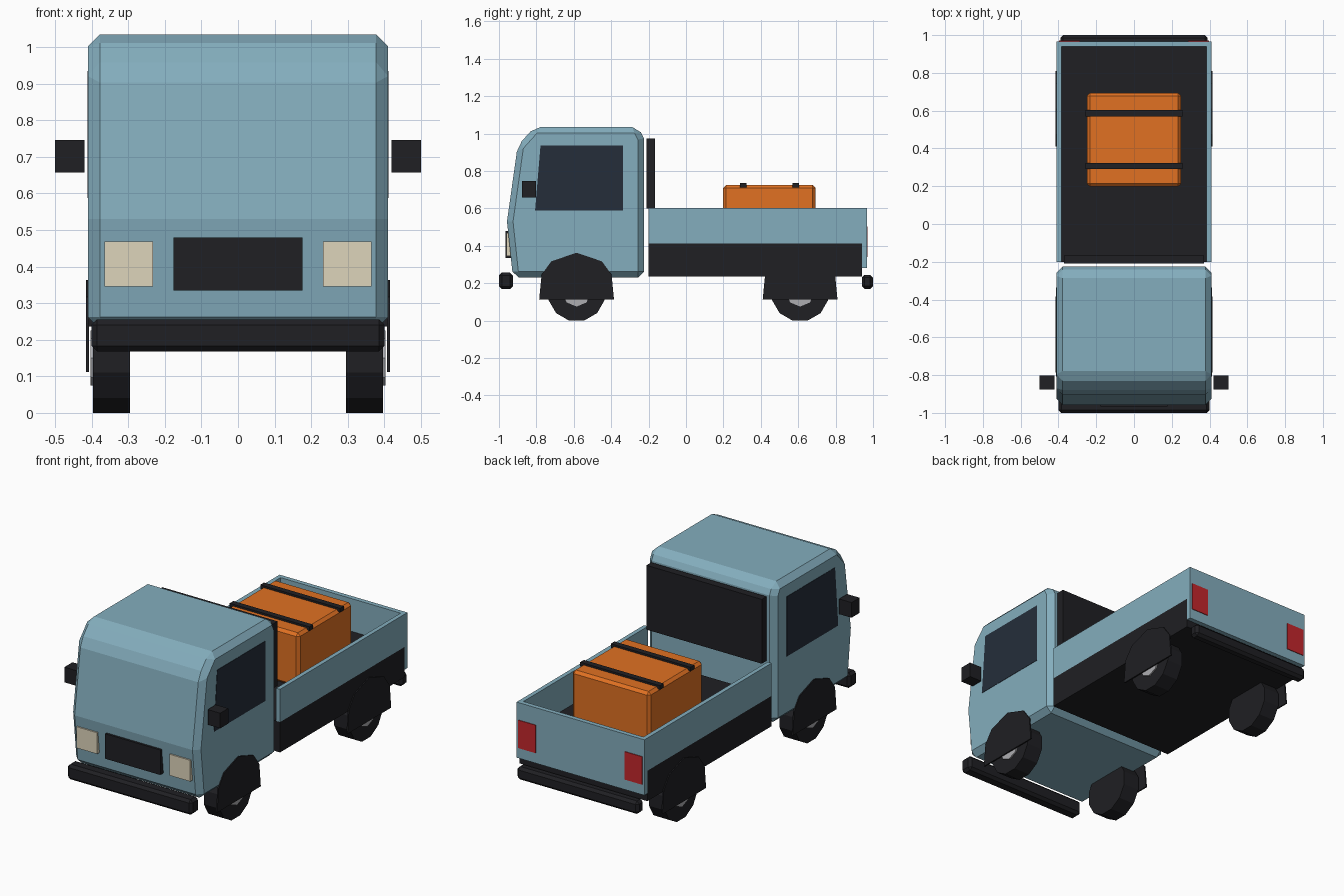
import bpy, bmesh, math

if "Cube" in bpy.data.objects:
    bpy.data.objects.remove(bpy.data.objects["Cube"])


def material(name, rgb):
    m = bpy.data.materials.new(name)
    m.diffuse_color = (*rgb, 1)
    m.use_nodes = True
    m.node_tree.nodes["Principled BSDF"].inputs["Base Color"].default_value = m.diffuse_color
    return m


BLUE = material("blue_paint", (0.23, 0.42, 0.51))
BLACK = material("black_trim", (0.014, 0.014, 0.017))
GLASS = material("dark_glass", (0.018, 0.027, 0.042))
CREAM = material("cream_lamp", (0.73, 0.66, 0.50))
RED = material("red_lamp", (0.55, 0.02, 0.025))
ORANGE = material("orange_crate", (0.75, 0.165, 0.016))
GREY = material("grey_hub", (0.42, 0.42, 0.44))


def prism(name, profile, x0, x1, mat, bevel=0):
    """Extrude a (y, z) profile from x0 to x1, with an optional chamfer."""
    bm = bmesh.new()
    a = [bm.verts.new((x0, y, z)) for y, z in profile]
    b = [bm.verts.new((x1, y, z)) for y, z in profile]
    bm.faces.new(a)
    bm.faces.new(b[::-1])
    n = len(profile)
    for i in range(n):
        j = (i + 1) % n
        bm.faces.new((a[i], b[i], b[j], a[j]))
    bmesh.ops.recalc_face_normals(bm, faces=bm.faces)
    if bevel:
        edges = [e for e in bm.edges if e.calc_face_angle(0) > 0.5]
        bmesh.ops.bevel(bm, geom=edges, offset=bevel, segments=1,
                        profile=0.5, affect='EDGES', clamp_overlap=True)
    me = bpy.data.meshes.new(name)
    bm.to_mesh(me)
    bm.free()
    me.materials.append(mat)
    ob = bpy.data.objects.new(name, me)
    bpy.context.collection.objects.link(ob)
    return ob


def box(name, x, y, z, mat, bevel=0):
    rect = [(y[0], z[0]), (y[1], z[0]), (y[1], z[1]), (y[0], z[1])]
    return prism(name, rect, x[0], x[1], mat, bevel)


def circle(cy, cz, r, n, start=0.0):
    return [(cy + r * math.sin(start + 2 * math.pi * i / n),
             cz - r * math.cos(start + 2 * math.pi * i / n)) for i in range(n)]


# Cab, grille and bumpers
prism("cab", [(-0.925, 0.23), (-0.957, 0.53), (-0.90, 0.935), (-0.81, 1.035),
              (-0.255, 1.035), (-0.225, 0.975), (-0.225, 0.23)],
      -0.41, 0.41, BLUE, 0.032)
box("grille", (-0.177, 0.177), (-0.965, -0.92), (0.335, 0.48), BLACK)
box("front_bumper", (-0.40, 0.40), (-1.0, -0.925), (0.168, 0.256), BLACK, 0.015)
box("rear_bumper", (-0.39, 0.39), (0.94, 1.0), (0.17, 0.245), BLACK, 0.015)

# Cargo bed
box("bed_base", (-0.41, 0.41), (-0.2, 0.94), (0.236, 0.412), BLACK)
box("tailgate", (-0.41, 0.41), (0.94, 0.967), (0.28, 0.602), BLUE)
box("headboard", (-0.37, 0.37), (-0.21, -0.166), (0.6, 0.973), BLACK)

# Crate with straps
box("crate", (-0.25, 0.25), (0.198, 0.693), (0.412, 0.725), ORANGE, 0.016)
for y in (0.307, 0.587):
    box("crate_strap", (-0.256, 0.256), (y - 0.017, y + 0.017), (0.712, 0.736), BLACK)

# Parts repeated on each side
half_arch = [(0.2, 0.112), (0.187, 0.246), (0.135, 0.317)]
for s, side in ((-1, "left"), (1, "right")):
    def sx(a, b):
        return sorted((s * a, s * b))

    box("bed_wall_" + side, sx(0.385, 0.41), (-0.2, 0.94), (0.412, 0.602), BLUE)
    x = sx(0.40, 0.412)
    prism("side_window_" + side, [(-0.807, 0.588), (-0.337, 0.588),
                                  (-0.337, 0.935), (-0.778, 0.935)], *x, GLASS)
    box("mirror_" + side, sx(0.42, 0.50), (-0.877, -0.803), (0.658, 0.746), BLACK)
    box("headlight_" + side, sx(0.233, 0.365), (-0.959, -0.92), (0.345, 0.468), CREAM)
    box("tail_light_" + side, sx(0.285, 0.397), (0.955, 0.971), (0.34, 0.502), RED)

    # Wheels, hubs and fender plates
    for y, end in ((-0.585, "front"), (0.61, "rear")):
        tag = end + "_" + side
        prism("wheel_" + tag, circle(y, 0.15, 0.1553, 12, math.pi / 12),
              *sx(0.295, 0.396), BLACK)
        prism("hub_" + tag, circle(y, 0.15, 0.075, 8), *sx(0.38, 0.404), GREY)
        arch = ([(y + a, z) for a, z in half_arch] + [(y, 0.363)]
                + [(y - a, z) for a, z in reversed(half_arch)])
        prism("fender_" + tag, arch, *sx(0.408, 0.416), BLACK)
